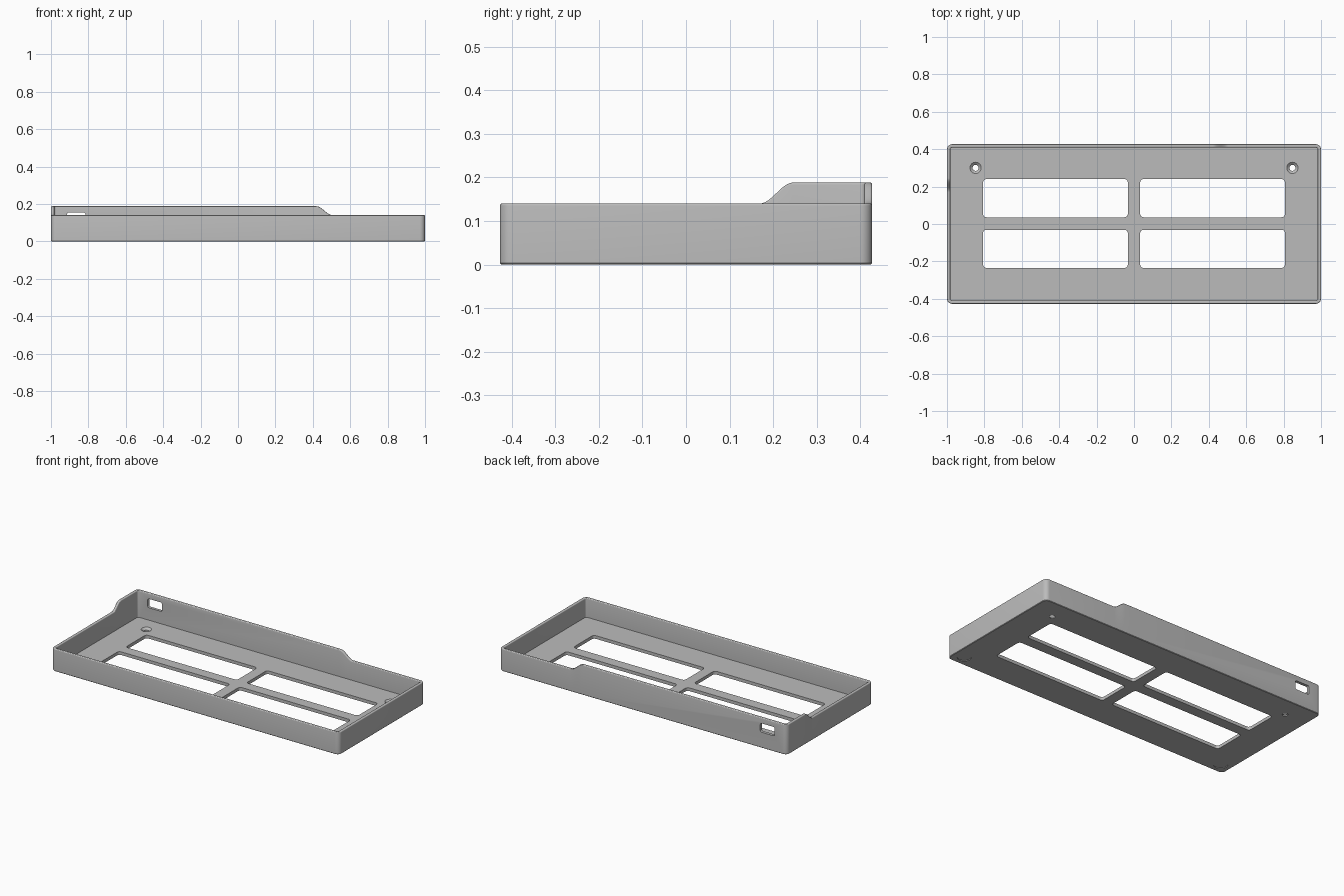
import bpy, bmesh, math
from mathutils import Matrix, Vector

cube = bpy.data.objects.get("Cube")
if cube:
    bpy.data.objects.remove(cube, do_unlink=True)

HX, HY = 1.0, 0.427          # half length and half depth
LOW, HIGH = 0.14, 0.188      # wall heights
WALL, FLOOR = 0.018, 0.02
RADIUS, FILLET = 0.028, 0.005

grey = bpy.data.materials.new("light grey plastic")
grey.use_nodes = True
colour = (0.5, 0.5, 0.5, 1)
grey.diffuse_color = colour
grey.node_tree.nodes["Principled BSDF"].inputs["Base Color"].default_value = colour


def smooth(a, b, v):
    t = max(0, min(1, (v - a) / (b - a)))
    return t * t * (3 - 2 * t)


def wall_top(x, y):
    return LOW + (HIGH - LOW) * min(smooth(0.17, 0.245, y), 1 - smooth(0.42, 0.505, x))


def rounded_rect(hx, hy, r, steps=6):
    """Counter-clockwise points paired with outward normals."""
    out = []
    for k, (sx, sy) in enumerate([(1, 1), (-1, 1), (-1, -1), (1, -1)]):
        for i in range(steps + 1):
            a = math.pi / 2 * (k + i / steps)
            n = Vector((math.cos(a), math.sin(a)))
            out.append((Vector((sx * (hx - r), sy * (hy - r))) + n * r, n))
    return out


def make_object(name, bm):
    bmesh.ops.recalc_face_normals(bm, faces=bm.faces)
    mesh = bpy.data.meshes.new(name)
    bm.to_mesh(mesh)
    bm.free()
    obj = bpy.data.objects.new(name, mesh)
    bpy.context.collection.objects.link(obj)
    mesh.materials.append(grey)
    return obj


# Tray shell: a wall section swept round the outline, closed by the floor
path = []
N = 12
for i, (p, n) in enumerate(rounded_rect(HX, HY, RADIUS)):
    path.append((p, n))
    if i == 6:               # back wall ramp
        path += [(Vector((0.505 - 0.085 * j / N, HY)), Vector((0, 1))) for j in range(N + 1)]
    if i == 13:              # right wall ramp
        path += [(Vector((-HX, 0.245 - 0.075 * j / N)), Vector((-1, 0))) for j in range(N + 1)]

bm = bmesh.new()
rings = []
for p, n in path:
    top = wall_top(p.x, p.y)
    section = [(0.003, 0), (0, 0.003)]
    arc = [math.pi / 2 * i / 4 for i in range(5)]
    for a in arc:
        section.append((FILLET * (1 - math.cos(a)), top - FILLET * (1 - math.sin(a))))
    for a in reversed(arc):
        section.append((WALL - FILLET * (1 - math.cos(a)), top - FILLET * (1 - math.sin(a))))
    section.append((WALL, FLOOR))
    rings.append([bm.verts.new((*(p - n * d), z)) for d, z in section])
for a, b in zip(rings, rings[1:] + rings[:1]):
    for i in range(len(a) - 1):
        bm.faces.new((a[i], b[i], b[i + 1], a[i + 1]))
bm.faces.new([r[0] for r in rings])
bm.faces.new([r[-1] for r in rings])
tray = make_object("tray", bm)


# Cutters
def prism(name, hx, hy, r, depth, matrix):
    bm = bmesh.new()
    pts = [p for p, n in rounded_rect(hx, hy, r)]
    low = [bm.verts.new((p.x, p.y, -depth)) for p in pts]
    high = [bm.verts.new((p.x, p.y, depth)) for p in pts]
    bm.faces.new(low)
    bm.faces.new(high)
    for i in range(len(pts)):
        j = (i + 1) % len(pts)
        bm.faces.new((low[i], low[j], high[j], high[i]))
    bmesh.ops.transform(bm, matrix=matrix, verts=bm.verts)
    return make_object(name, bm)


def cone(name, r1, r2, z1, z2, x, y):
    bm = bmesh.new()
    bmesh.ops.create_cone(bm, cap_ends=True, segments=32, radius1=r1, radius2=r2,
                          depth=z2 - z1, matrix=Matrix.Translation((x, y, (z1 + z2) / 2)))
    return make_object(name, bm)


cutters = []
for s in (-1, 1):
    for y in (0.138, -0.133):
        cutters.append(prism("floor_window_cutter", 0.387, 0.102, 0.018, 0.05,
                             Matrix.Translation((s * 0.42, y, 0))))
    cutters.append(cone("screw_hole_cutter", 0.016, 0.016, -0.02, 0.05, s * 0.847, 0.3))
    cutters.append(cone("countersink_cutter", 0.014, 0.032, 0.006, 0.0215, s * 0.847, 0.3))
    cutters.append(cone("foot_recess_cutter", 0.04, 0.04, -0.01, 0.004, s * 0.932, -0.36))
port = Matrix.Translation((-0.865, HY, 0.126)) @ Matrix.Rotation(math.pi / 2, 4, "X")
cutters.append(prism("port_cutter", 0.05, 0.028, 0.01, 0.05, port))

bpy.ops.object.select_all(action="DESELECT")
bpy.context.view_layer.objects.active = tray
tray.select_set(True)
for c in cutters:
    c.hide_render = True
    mod = tray.modifiers.new("cut", "BOOLEAN")
    mod.operation = "DIFFERENCE"
    mod.solver = "EXACT"
    mod.object = c
    bpy.ops.object.modifier_apply(modifier=mod.name)
for c in cutters:
    bpy.data.objects.remove(c, do_unlink=True)
bpy.ops.object.shade_smooth_by_angle(angle=math.radians(35))
